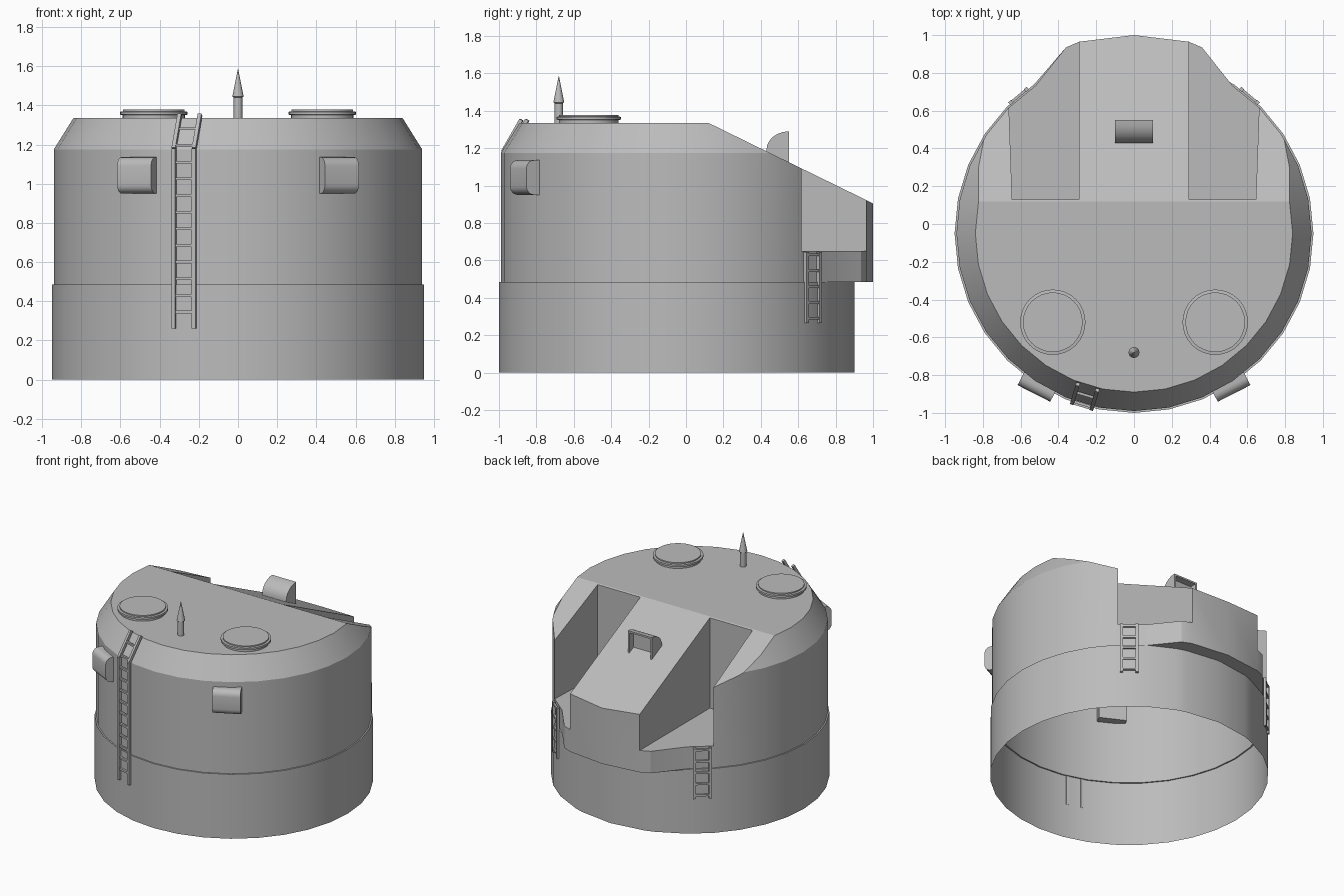
import bpy, bmesh
from math import sin, cos, pi, radians
from mathutils import Vector, Matrix

cube = bpy.data.objects.get("Cube")
if cube:
    bpy.data.objects.remove(cube)

CY = -0.05                     # y of the tower's axis
LEDGE, SHOULDER, ROOF = 0.485, 1.175, 1.335

grey = bpy.data.materials.new("plain_grey")
grey.use_nodes = True
grey.diffuse_color = (0.5, 0.5, 0.5, 1)
grey.node_tree.nodes["Principled BSDF"].inputs["Base Color"].default_value = (0.5, 0.5, 0.5, 1)


def finish(name, bm, loc=(0, 0, 0), turn=0, smooth=True):
    """Turn a bmesh into a finished object."""
    bmesh.ops.recalc_face_normals(bm, faces=bm.faces)
    mesh = bpy.data.meshes.new(name)
    bm.to_mesh(mesh)
    bm.free()
    mesh.materials.append(grey)
    ob = bpy.data.objects.new(name, mesh)
    bpy.context.collection.objects.link(ob)
    ob.location = loc
    ob.rotation_euler.z = turn
    if smooth:
        smooth_by_angle(ob)
    return ob


def smooth_by_angle(ob):
    bpy.ops.object.select_all(action='DESELECT')
    ob.select_set(True)
    bpy.context.view_layer.objects.active = ob
    bpy.ops.object.shade_smooth_by_angle(angle=radians(25))


def loft(bm, rings):
    """Bridge closed rings of equal length, returning their vertices."""
    loops = [[bm.verts.new(p) for p in ring] for ring in rings]
    for a, b in zip(loops, loops[1:]):
        for i in range(len(a)):
            j = (i + 1) % len(a)
            bm.faces.new((a[i], a[j], b[j], b[i]))
    return loops


def lathe(name, profile, loc, sides):
    bm = bmesh.new()
    loops = loft(bm, [[(r * cos(2 * pi * i / sides), r * sin(2 * pi * i / sides), z)
                       for i in range(sides)] for r, z in profile])
    bm.faces.new(loops[-1])
    return finish(name, bm, loc)


def prism(bm, outline, depth):
    """Extrude a flat outline of points along a vector."""
    face = bm.faces.new([bm.verts.new(p) for p in outline])
    new = bmesh.ops.extrude_face_region(bm, geom=[face])["geom"]
    bmesh.ops.translate(bm, vec=depth, verts=[v for v in new if isinstance(v, bmesh.types.BMVert)])
    if face.is_valid and not any(len(e.link_faces) == 1 for e in bm.edges):
        return
    bm.faces.new([v for v in bm.verts if v.is_boundary][:len(outline)])


# Plan outline: a circle with a blunt prow at the back
half = [Vector((0.94 * sin(i * pi / 16), -0.94 * cos(i * pi / 16))) for i in range(14)]
half += [Vector((0.36, 0.985)), Vector((0.29, 1.015)), Vector((0, 1.05))]
plan = half + [Vector((-p.x, p.y)) for p in reversed(half[1:-1])]


def ring(z, scale=1.0):
    return [(p.x * scale, p.y * scale + CY, z) for p in plan]


# Base drum with the ledge that meets the upper body
round_ring = [p.normalized() * 0.95 for p in plan]
bm = bmesh.new()
loft(bm, [[(p.x, p.y + CY, z) for p in round_ring] for z in (0, LEDGE)] + [ring(LEDGE)])
finish("base_drum", bm)

# Upper body: chamfered shoulder, sloping back
bm = bmesh.new()
loops = loft(bm, [ring(LEDGE), ring(SHOULDER), ring(ROOF, 0.84 / 0.94)])
bm.faces.new(loops[0])
bm.faces.new(loops[-1])
cut = bmesh.ops.bisect_plane(bm, geom=bm.verts[:] + bm.edges[:] + bm.faces[:],
                             plane_co=(0, 0.12, ROOF), plane_no=(0, 0.489, 1), clear_outer=True)
bmesh.ops.holes_fill(bm, edges=[e for e in bm.edges if e.is_boundary])
body = finish("upper_body", bm, smooth=False)

# Two notches cut into the back
for side in (-1, 1):
    bm = bmesh.new()
    plan_pts = [(0.29, 0.13), (0.645, 0.13), (0.665, 0.7), (0.665, 1.2), (0.29, 1.2)]
    loops = loft(bm, [[(side * x, y, z) for x, y in plan_pts] for z in (0.65, 1.6)])
    for loop in loops:
        bm.faces.new(loop)
    cutter = finish("notch_cutter", bm, smooth=False)
    mod = body.modifiers.new("notch", 'BOOLEAN')
    mod.operation, mod.solver, mod.object = 'DIFFERENCE', 'EXACT', cutter
    bpy.context.view_layer.objects.active = body
    bpy.ops.object.modifier_apply(modifier=mod.name)
    bpy.data.objects.remove(cutter)

# Open the underside so the tower is hollow
bm = bmesh.new()
bm.from_mesh(body.data)
floor = [f for f in bm.faces if all(v.co.z < LEDGE + 0.01 for v in f.verts)]
bmesh.ops.delete(bm, geom=floor, context='FACES')
bm.to_mesh(body.data)
bm.free()
smooth_by_angle(body)

# Roof hatches and spike
for side, word in ((-1, "right"), (1, "left")):
    lathe("hatch_" + word, [(0.16, ROOF - 0.01), (0.16, 1.35), (0.173, 1.353), (0.173, 1.367),
                            (0.158, 1.369), (0.158, 1.378)], (side * 0.43, -0.52, 0), 32)
lathe("roof_spike", [(0.022, ROOF - 0.01), (0.022, 1.44), (0.029, 1.445), (0.001, 1.585)],
      (0, -0.68, 0), 16)


def hood(name, profile, half_width, loc, turn=0, recess=False):
    """Extrude a (y, z) profile sideways, optionally with a recessed back."""
    bm = bmesh.new()
    ends = loft(bm, [[(x, y, z) for y, z in profile] for x in (-half_width, half_width)])
    for end in ends:
        bm.faces.new(end)
    bmesh.ops.recalc_face_normals(bm, faces=bm.faces)
    if recess:
        back = [f for f in bm.faces if f.normal.y > 0.95]
        bmesh.ops.inset_individual(bm, faces=back, thickness=0.018)
        bmesh.ops.inset_individual(bm, faces=back, thickness=0.001, depth=-0.05)
    finish(name, bm, loc, turn)


# Roof hood, open to the back
arc = [(-0.12 * cos(i * pi / 12), 0.1 * sin(i * pi / 12)) for i in range(7)]
hood("roof_hood", [(-0.12, -0.06)] + arc + [(0, -0.08)], 0.1, (0, 0.55, 1.19), recess=True)

# Rounded side hoods on the wall
R, H = 0.045, 0.0925
arc = [(R - R * cos(i * pi / 10), H - R + R * sin(i * pi / 10)) for i in range(6)]
box = [(y, -z) for y, z in reversed(arc)] + arc + [(0.12, H), (0.12, -H)]
for side, word in ((-1, "right"), (1, "left")):
    hood("wall_hood_" + word, box, 0.097, (side * 0.53, -0.897, 1.043), side * radians(27))


def bar(bm, a, b, thick):
    a, b = Vector(a), Vector(b)
    d = b - a
    mat = (Matrix.Translation((a + b) / 2) @ d.to_track_quat('Z', 'Y').to_matrix().to_4x4()
           @ Matrix.Diagonal((thick, thick, d.length, 1)))
    bmesh.ops.create_cube(bm, size=1, matrix=mat)


def ladder(name, path, turn, first, count):
    """Rails follow a (radius, z) path; rungs are spaced up the path."""
    bm = bmesh.new()
    for x in (-0.054, 0.054):
        for (r0, z0), (r1, z1) in zip(path, path[1:]):
            bar(bm, (x, -r0, z0), (x, -r1, z1), 0.02)
    for i in range(count):
        z = first + i * 0.085
        r = path[0][0]
        if z > SHOULDER:
            (r0, z0), (r1, z1) = path[-2:]
            r = r0 + (r1 - r0) * (z - z0) / (z1 - z0)
        bar(bm, (-0.054, -r, z), (0.054, -r, z), 0.014)
    finish(name, bm, (0, CY, 0), turn, smooth=False)


# Front ladder bends over the shoulder; short ladders serve the notches
ladder("front_ladder", [(0.953, 0.26), (0.953, 1.18), (0.85, 1.352)], radians(-16.8), 0.345, 12)
for side, word in ((-1, "right"), (1, "left")):
    ladder("back_ladder_" + word, [(0.95, 0.265), (0.95, 0.645)], side * radians(140), 0.29, 5)
